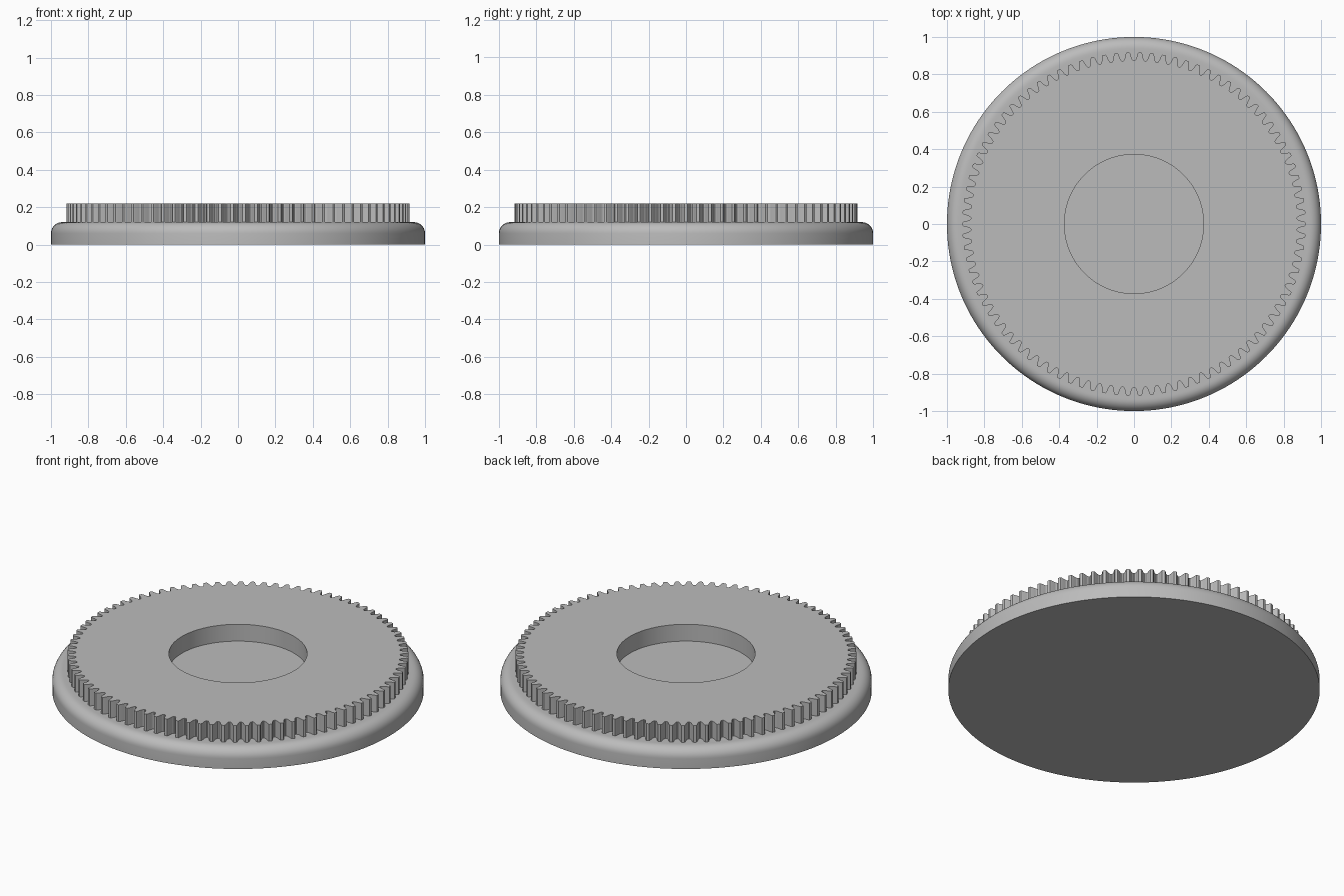
import bpy, bmesh
from math import sin, cos, pi, radians

cube = bpy.data.objects.get("Cube")
if cube:
    bpy.data.objects.remove(cube, do_unlink=True)

TEETH = 90
FLANGE_TOP, GEAR_TOP, EMBED = 0.12, 0.22, 0.11
HOLE_RADIUS, FILLET = 0.372, 0.06

grey = bpy.data.materials.new("plain grey")
grey.use_nodes = True
colour = (0.5, 0.5, 0.5, 1)
grey.diffuse_color = colour
grey.node_tree.nodes["Principled BSDF"].inputs["Base Color"].default_value = colour


def ring(bm, points, z):
    return [bm.verts.new((r * cos(a), r * sin(a), z)) for r, a in points]


def bridge(bm, lower, upper):
    n = len(lower)
    for i in range(n):
        j = (i + 1) % n
        bm.faces.new((lower[i], lower[j], upper[j], upper[i]))


def finish(bm, name):
    bmesh.ops.recalc_face_normals(bm, faces=bm.faces[:])
    mesh = bpy.data.meshes.new(name)
    bm.to_mesh(mesh)
    bm.free()
    obj = bpy.data.objects.new(name, mesh)
    bpy.context.collection.objects.link(obj)
    mesh.materials.append(grey)
    bpy.ops.object.select_all(action='DESELECT')
    obj.select_set(True)
    bpy.context.view_layer.objects.active = obj
    bpy.ops.object.shade_smooth_by_angle(angle=radians(25))
    return obj


# Base disc: straight wall, rounded upper edge, flat top and bottom
arc = [i / 8 * pi / 2 for i in range(9)]
profile = [(1, 0)]
profile += [(1 - FILLET + FILLET * cos(t), FLANGE_TOP - FILLET + FILLET * sin(t)) for t in arc]
profile.append((0.93, FLANGE_TOP))
bm = bmesh.new()
SEGMENTS = 160
rings = [ring(bm, [(r, 2 * pi * i / SEGMENTS) for i in range(SEGMENTS)], z) for r, z in profile]
for low, high in zip(rings, rings[1:]):
    bridge(bm, low, high)
bm.faces.new(rings[0])
bm.faces.new(rings[-1])
finish(bm, "base_disc")

# Toothed ring: one tooth outline as (pitch fraction, radius), repeated around
half = [(0.12, 0.918), (0.19, 0.911), (0.30, 0.886), (0.37, 0.877), (0.45, 0.873)]
tooth = [(-f, r) for f, r in reversed(half)] + half
pitch = 2 * pi / TEETH
outline = [(r, (k + f) * pitch) for k in range(TEETH) for f, r in tooth]
bore = [(HOLE_RADIUS, a) for r, a in outline]
bm = bmesh.new()
outer_low, outer_high = ring(bm, outline, EMBED), ring(bm, outline, GEAR_TOP)
inner_low, inner_high = ring(bm, bore, EMBED), ring(bm, bore, GEAR_TOP)
for a, b in ((outer_low, outer_high), (outer_high, inner_high),
             (inner_high, inner_low), (inner_low, outer_low)):
    bridge(bm, a, b)
finish(bm, "toothed_ring")
